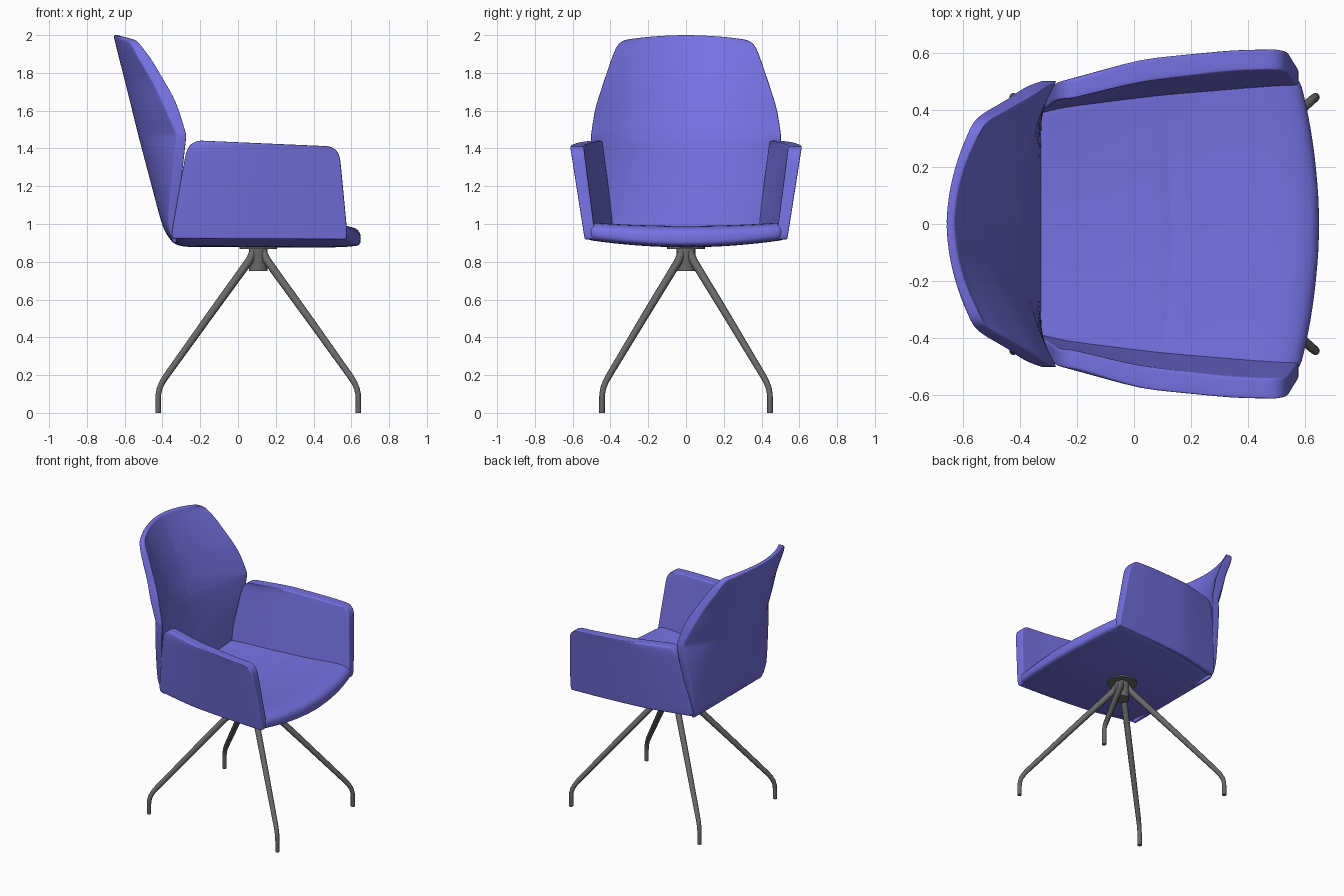
import bpy, bmesh, math

if "Cube" in bpy.data.objects:
    bpy.data.objects.remove(bpy.data.objects["Cube"])

def material(name, rgb):
    m = bpy.data.materials.new(name)
    m.diffuse_color = (*rgb, 1)
    m.use_nodes = True
    m.node_tree.nodes["Principled BSDF"].inputs["Base Color"].default_value = m.diffuse_color
    return m

FABRIC = material("violet blue fabric", (0.18, 0.165, 0.76))
METAL = material("grey metal", (0.14, 0.14, 0.14))

def lerp(keys, t):
    """Piecewise linear lookup in (t, value) pairs."""
    if t <= keys[0][0]:
        return keys[0][1]
    for (a, p), (b, q) in zip(keys, keys[1:]):
        if t <= b:
            return p + (q - p) * (t - a) / (b - a)
    return keys[-1][1]

def smooth(ob, angle=40):
    bpy.ops.object.select_all(action='DESELECT')
    ob.select_set(True)
    bpy.context.view_layer.objects.active = ob
    bpy.ops.object.shade_smooth_by_angle(angle=math.radians(angle))

def cushion(name, us, vs, face_a, face_b, bevel):
    """Closed padded panel between two surfaces, with rounded rims."""
    bm = bmesh.new()
    grids = [[[bm.verts.new(f(u, v)) for u in us] for v in vs] for f in (face_a, face_b)]
    nu, nv = len(us), len(vs)
    for g in grids:
        for j in range(nv - 1):
            for i in range(nu - 1):
                bm.faces.new((g[j][i], g[j][i + 1], g[j + 1][i + 1], g[j + 1][i]))
    rim = ([(0, i) for i in range(nu)] + [(j, nu - 1) for j in range(1, nv)]
           + [(nv - 1, i) for i in range(nu - 2, -1, -1)] + [(j, 0) for j in range(nv - 2, 0, -1)])
    a, b = grids
    for (j, i), (l, k) in zip(rim, rim[1:] + rim[:1]):
        bm.faces.new((a[j][i], a[l][k], b[l][k], b[j][i]))
    bmesh.ops.recalc_face_normals(bm, faces=bm.faces)
    me = bpy.data.meshes.new(name)
    bm.to_mesh(me)
    bm.free()
    ob = bpy.data.objects.new(name, me)
    bpy.context.collection.objects.link(ob)
    me.materials.append(FABRIC)
    smooth(ob, 180)
    mod = ob.modifiers.new("rim", 'BEVEL')
    mod.width, mod.segments = bevel, 3
    mod.limit_method, mod.angle_limit = 'ANGLE', math.radians(50)
    sub = ob.modifiers.new("soften", 'SUBSURF')
    sub.levels = sub.render_levels = 1
    return ob

COLS = [-1, -.9, -.75, -.6, -.4, -.2, -.02, 0, .02, .2, .4, .6, .75, .9, 1]

# Backrest: curved shell, widest at the horizontal crease
WIDTH = [(.90, .40), (1.0, .42), (1.2, .465), (1.38, .498), (1.47, .503), (1.6, .485),
         (1.75, .44), (1.9, .392), (1.96, .37), (1.985, .35), (2.0, .325)]
FRONT_MID = [(.90, -.31), (1.0, -.33), (1.47, -.41), (1.75, -.515), (2.0, -.63)]
FRONT_EDGE = [(.90, -.325), (1.0, -.325), (1.38, -.28), (1.47, -.27), (1.65, -.322), (1.9, -.46), (2.0, -.535)]
REAR_MID = [(.88, -.32), (.92, -.37), (1.0, -.405), (1.47, -.53), (2.0, -.66)]
REAR_EDGE = [(.90, -.345), (1.0, -.375), (1.38, -.335), (1.47, -.325), (1.75, -.445), (1.9, -.53), (2.0, -.575)]

def back_point(u, z, mid, edge, dip):
    m, e = lerp(mid, z), lerp(edge, z)
    drop = .025 * u * u * max(0, (z - 1.6) / .4)
    return (m + (e - m) * u * u + dip, u * lerp(WIDTH, z), z - drop)

def back_front(u, z):
    crease = -.006 if abs(z - 1.47) < .001 and abs(u) < .9 else 0
    return back_point(u, z, FRONT_MID, FRONT_EDGE, crease)

def back_rear(u, z):
    return back_point(u, z, REAR_MID, REAR_EDGE, .004 if u == 0 else 0)

cushion("backrest", COLS,
        [.90, .95, 1.0, 1.1, 1.2, 1.3, 1.38, 1.455, 1.47, 1.485, 1.6, 1.68, 1.75, 1.83, 1.9, 1.96, 1.985, 2.0],
        back_front, back_rear, .018)

# Seat: dished pad with a bowed front lip and curved underside
SEAT_W = [(0, .40), (.3, .475), (.6, .51), (.92, .53), (.97, .52), (1, .50)]
TOP = [(0, .985), (.3, .975), (.6, .975), (.85, .99), (.93, .99), (.97, .98), (1, .955)]
BASE = [(0, .90), (.06, .878), (.9, .876), (1, .887)]

def seat_xy(u, s):
    return -.35 + s * (1.0 - .065 * u * u), u * lerp(SEAT_W, s)

def seat_top(u, s):
    crease = .006 if abs(s - .48) < .001 and abs(u) < .9 else 0
    return (*seat_xy(u, s), lerp(TOP, s) + .02 * u * u - crease)

def seat_base(u, s):
    return (*seat_xy(u, s), lerp(BASE, s) + .04 * u * u)

cushion("seat", COLS, [0, .06, .15, .3, .4, .465, .48, .495, .6, .75, .85, .92, .97, 1],
        seat_top, seat_base, .025)

# Armrests: leaning side panels that spread towards the front
OUT_LOW = [(0, .425), (.35, .497), (.7, .525), (1, .537)]
OUT_TOP = [(0, .505), (.35, .58), (.8, .612), (1, .614)]
IN_LOW = [(0, .375), (.1, .40), (.5, .445), (1, .478)]
IN_TOP = [(0, .44), (.35, .50), (.8, .538), (1, .542)]
INSET = [(0, .012), (.05, 0), (.88, 0), (.95, .012), (.98, .03), (1, .055)]

def arm_face(side, low, top):
    def point(s, v):
        x0 = -.357 + .092 * v + lerp(INSET, v)
        x1 = .582 - .047 * v - lerp(INSET, v)
        y = lerp(low, s) * (1 - v) + lerp(top, s) * v
        z_low, z_top = .922 - .004 * s, 1.442 - .03 * s
        return (x0 + (x1 - x0) * s, side * y, z_low + (z_top - z_low) * v)
    return point

for label, side in (("left", 1), ("right", -1)):
    cushion(label + "_armrest", [0, .04, .1, .2, .35, .5, .65, .8, .92, .97, 1],
            [0, .05, .2, .4, .6, .78, .88, .95, .98, 1],
            arm_face(side, OUT_LOW, OUT_TOP), arm_face(side, IN_LOW, IN_TOP), .02)

# Legs: splayed tubes bent upright at the feet; (spread, height, radius)
HUB_X = .107
PATH = [(.035, .885, .020), (.042, .862, .021), (.058, .84, .022), (.09, .805, .022), (.5, .505, .020),
        (.925, .19, .017), (.96, .16, .016), (.985, .13, .0155), (.997, .10, .015), (1, .07, .015), (1, 0, .015)]

for fb, dx in (("front", .53), ("rear", -.53)):
    for lr, dy in (("left", .445), ("right", -.445)):
        cu = bpy.data.curves.new(fb + "_" + lr + "_leg", 'CURVE')
        cu.dimensions = '3D'
        cu.bevel_depth, cu.bevel_resolution, cu.use_fill_caps = 1, 3, True
        sp = cu.splines.new('POLY')
        sp.points.add(len(PATH) - 1)
        for p, (t, z, r) in zip(sp.points, PATH):
            p.co = (HUB_X + dx * t, dy * t, z, 1)
            p.radius = r
        cu.materials.append(METAL)
        leg = bpy.data.objects.new(cu.name, cu)
        bpy.context.collection.objects.link(leg)
        bpy.ops.object.select_all(action='DESELECT')
        leg.select_set(True)
        bpy.context.view_layer.objects.active = leg
        bpy.ops.object.convert(target='MESH')
        smooth(bpy.context.object)

# Hub under the seat: mounting plate and short column
for name, r, z0, z1 in (("mounting_plate", .10, .868, .89), ("hub_column", .05, .75, .872)):
    bpy.ops.mesh.primitive_cylinder_add(vertices=32, radius=r, depth=z1 - z0,
                                        location=(HUB_X, 0, (z0 + z1) / 2))
    ob = bpy.context.object
    ob.name = name
    ob.data.materials.append(METAL)
    smooth(ob)
